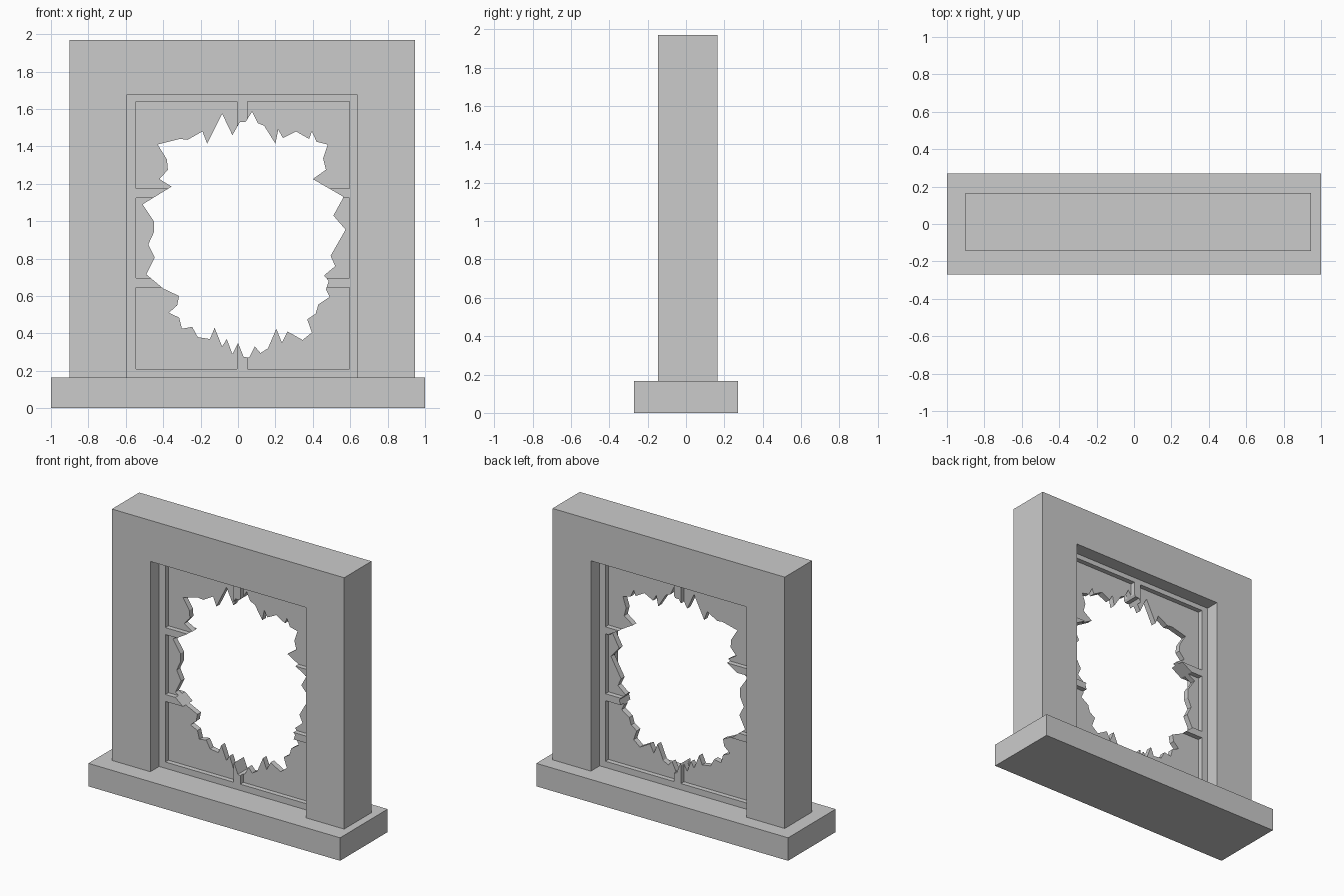
import bpy, bmesh

def prism(name, pts, y0, y1):
    """Extrude an XZ outline between two depths."""
    bm = bmesh.new()
    face = bm.faces.new([bm.verts.new((x, y0, z)) for x, z in pts])
    out = bmesh.ops.extrude_face_region(bm, geom=[face])
    verts = [g for g in out["geom"] if isinstance(g, bmesh.types.BMVert)]
    bmesh.ops.translate(bm, verts=verts, vec=(0, y1 - y0, 0))
    bmesh.ops.recalc_face_normals(bm, faces=bm.faces)
    me = bpy.data.meshes.new(name)
    bm.to_mesh(me)
    bm.free()
    ob = bpy.data.objects.new(name, me)
    bpy.context.collection.objects.link(ob)
    return ob

def box(name, x0, x1, y0, y1, z0, z1):
    return prism(name, [(x0, z0), (x1, z0), (x1, z1), (x0, z1)], y0, y1)

def cut(ob, cutters):
    """Subtract the cutters and bake the result."""
    for c in cutters:
        m = ob.modifiers.new("cut", 'BOOLEAN')
        m.operation, m.solver, m.object = 'DIFFERENCE', 'EXACT', c
    bpy.context.view_layer.update()
    dg = bpy.context.evaluated_depsgraph_get()
    me = bpy.data.meshes.new_from_object(ob.evaluated_get(dg))
    ob.modifiers.clear()
    ob.data = me
    for c in cutters:
        bpy.data.objects.remove(c)

# Stone sill and surrounding arch
box("sill", -1, 1, -0.27, 0.27, 0, 0.165)
prism("surround", [(-0.9, 0.165), (-0.9, 1.97), (0.945, 1.97), (0.945, 0.165),
                   (0.64, 0.165), (0.64, 1.675), (-0.595, 1.675), (-0.595, 0.165)],
      -0.145, 0.165)

# Window slab with six panes sunk in from both sides
window = box("broken_window", -0.595, 0.64, -0.045, 0.065, 0.165, 1.675)
cutters = []
for x0, x1 in ((-0.545, -0.005), (0.05, 0.595)):
    for z0, z1 in ((0.21, 0.645), (0.695, 1.125), (1.175, 1.64)):
        for y0, y1 in ((-0.2, -0.01), (0.03, 0.2)):
            cutters.append(box("pane_cutter", x0, x1, y0, y1, z0, z1))

# Jagged hole smashed through the middle
hole = [(-.43, 1.41), (-.31, 1.44), (-.27, 1.435), (-.19, 1.48), (-.165, 1.415),
        (-.085, 1.575), (-.03, 1.46), (.01, 1.53), (.04, 1.53), (.075, 1.585),
        (.105, 1.525), (.14, 1.51), (.2, 1.415), (.215, 1.49), (.24, 1.445),
        (.31, 1.48), (.38, 1.44), (.395, 1.48), (.42, 1.425), (.48, 1.41),
        (.455, 1.335), (.47, 1.275), (.4, 1.225), (.565, 1.13), (.51, 1.03),
        (.575, .955), (.495, .815), (.52, .76), (.46, .71), (.485, .68),
        (.47, .635), (.49, .595), (.43, .555), (.415, .505), (.37, .475),
        (.395, .405), (.345, .365), (.265, .41), (.235, .35), (.205, .425),
        (.16, .32), (.12, .295), (.09, .33), (.06, .27), (.03, .275),
        (0, .35), (-.03, .29), (-.06, .37), (-.085, .33), (-.125, .43),
        (-.15, .37), (-.215, .38), (-.245, .435), (-.3, .425), (-.315, .485),
        (-.37, .51), (-.325, .55), (-.315, .6), (-.4, .64), (-.49, .715),
        (-.445, .805), (-.48, .875), (-.45, .94), (-.45, 1.0), (-.51, 1.09),
        (-.355, 1.185), (-.42, 1.225), (-.375, 1.275), (-.38, 1.33)]
cutters.append(prism("hole_cutter", hole, -0.3, 0.3))
cut(window, cutters)
